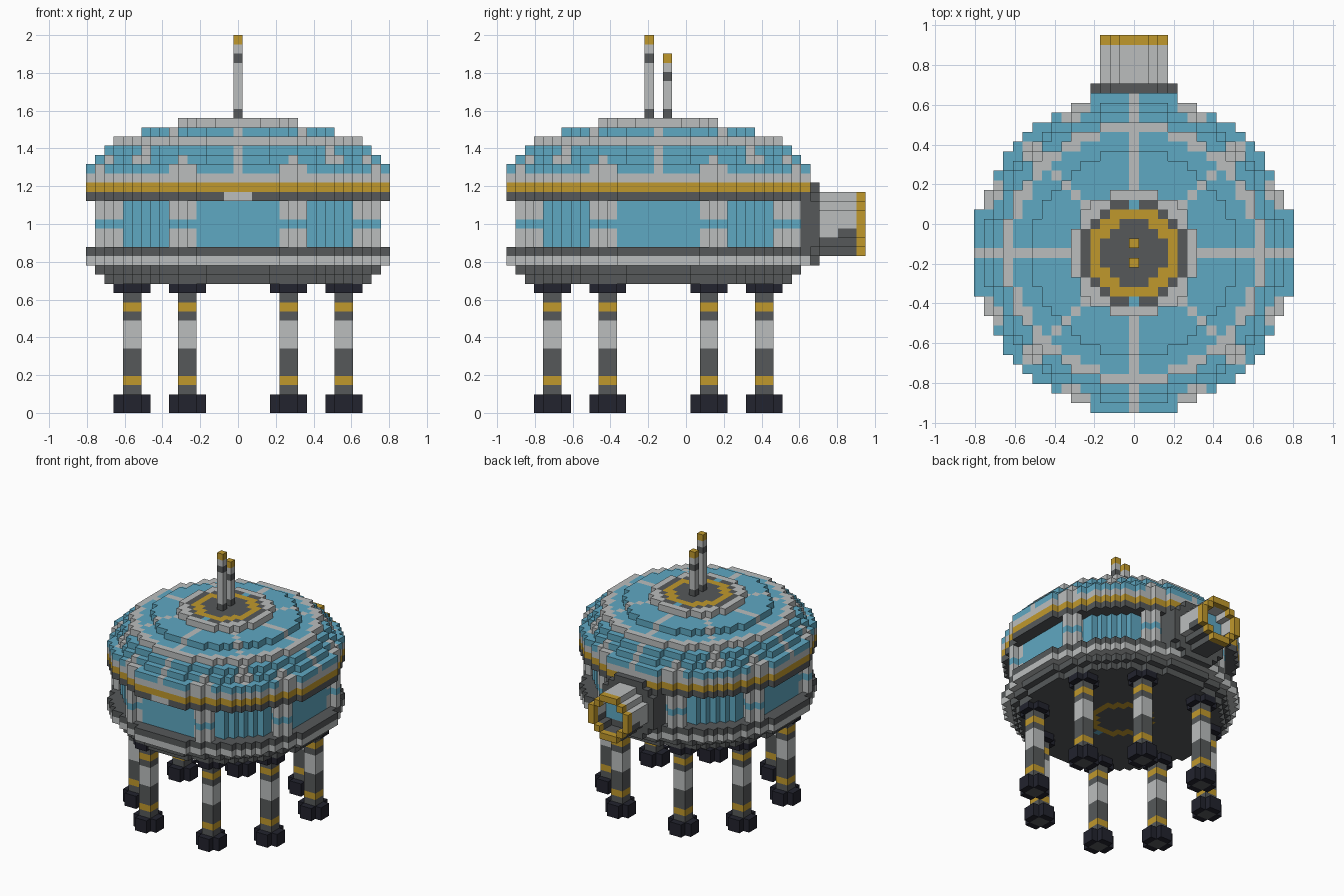
import bpy
import math

cube = bpy.data.objects.get("Cube")
if cube:
    bpy.data.objects.remove(cube)

V = 2 / 41          # edge of one block
HULL_Y = -3         # hull centre, in blocks behind the origin


def make_material(name, rgb):
    linear = [(c / 255 / 12.92) if c < 11 else ((c / 255 + 0.055) / 1.055) ** 2.4 for c in rgb]
    mat = bpy.data.materials.new(name)
    mat.use_nodes = True
    mat.diffuse_color = (*linear, 1)
    mat.node_tree.nodes["Principled BSDF"].inputs["Base Color"].default_value = (*linear, 1)
    return mat


COLOURS = {
    "blue": make_material("sky_blue", (95, 168, 194)),
    "grey": make_material("light_grey", (187, 190, 190)),
    "dark": make_material("dark_grey", (86, 89, 90)),
    "gold": make_material("gold", (192, 153, 44)),
    "navy": make_material("dark_navy", (34, 35, 46)),
}
SLOTS = list(COLOURS)
parts = {}          # part name -> {(i, j, k): colour}
taken = set()


def put(part, cell, colour):
    """Add one block to a part unless another part fills that place."""
    if cell not in taken:
        taken.add(cell)
        parts.setdefault(part, {})[cell] = colour


def disc(radius_sq):
    n = int(math.sqrt(radius_sq))
    return [(i, j) for i in range(-n, n + 1) for j in range(-n, n + 1)
            if i * i + j * j <= radius_sq]


def layer(part, k, radius, colour):
    """A round layer of blocks; colour is a name or a rule of (i, j, k)."""
    for i, j in disc(radius ** 2):
        put(part, (i, j, k), colour(i, j, k) if callable(colour) else colour)


def emblem(i, j, k):
    """Gold circle with two blue marks on dark, shared by roof and floor."""
    r = math.hypot(i, j)
    if i == 0 and abs(j) == 5:
        return "blue"
    if 3.5 < r < 4.5:
        return "gold"
    return "dark"


def cap_colour(i, j, k):
    return "grey" if math.hypot(i, j) > 5.5 else emblem(i, j, k)


def dome_colour(i, j, k):
    """Blue panels split by grey ribs, with a grey ring part way up."""
    r = math.hypot(i, j)
    low, high = sorted((abs(i), abs(j)))
    if low == 0 or low == high:
        return "grey"
    if k == 29 and r > 12.5:
        return "grey"
    if high >= 14 and ((k == 26 and 5 <= low <= 7) or (k == 27 and low == 6)):
        return "grey"
    if k == 27 and high == 11 and low == 10:
        return "grey"
    return "blue"


def rim_colour(i, j, k):
    return "grey" if j < -14 and abs(i) <= 1 else "dark"


# Lower hull
layer("lower_hull", 14, 14.5, emblem)
layer("lower_hull", 15, 15.5, "dark")
layer("lower_hull", 16, 16.5, "grey")
layer("lower_hull", 17, 16.5, "dark")

# Pillars around the wall, with blue studs
PLUS = [(0, 0), (1, 0), (-1, 0), (0, 1), (0, -1)]
for sx in (-1, 1):
    for sy in (-1, 1):
        for px, py in ((6, 14), (14, 6)):
            for di, dj in PLUS:
                for k in range(18, 23):
                    put("pillars", (sx * px + di, sy * py + dj, k), "blue" if k == 20 else "grey")

# Back port: flange, hollow tube with gold lip, glass
for i, h in disc(4.5 ** 2):
    for j in range(13, 18):
        put("port_flange", (i, j, 20 + h), "dark")
for i, h in disc(3.5 ** 2):
    inner = i * i + h * h <= 2.5 ** 2
    for j in range(18, 23):
        shade = "dark" if h <= -2 or (h == -1 and j >= 20) else "grey"
        if not inner:
            put("port_tube", (i, j, 20 + h), "gold" if j == 22 else shade)
        elif j <= 19:
            put("port_glass", (i, j, 20 + h), "dark" if h <= -2 else "blue")

# Window wall
for k in range(18, 23):
    layer("window_wall", k, 14.6, "blue")

# Rim bands
layer("rim_band", 23, 16.5, rim_colour)
layer("rim_band", 24, 16.5, "gold")
layer("rim_band", 25, 16.5, "grey")

# Domed roof
for k, radius in enumerate((16.5, 15.5, 14.5, 13.5, 10.5), start=26):
    layer("dome", k, radius, dome_colour)
layer("roof_cap", 31, 6.5, cap_colour)

# Antennas
for part, j, top in (("tall_antenna", -1, 40), ("short_antenna", 1, 38)):
    for k in range(32, top + 1):
        colour = "gold" if k == top else "dark" if k in (32, top - 2) else "grey"
        put(part, (0, j, k), colour)

# Legs with banded shafts, feet and top collars
for sx in (-1, 1):
    for sy in (-1, 1):
        for lx, ly in ((11.5, 5.5), (5.5, 11.5)):
            for a in (-1.5, -0.5, 0.5, 1.5):
                for b in (-1.5, -0.5, 0.5, 1.5):
                    i, j = round(sx * lx + a), round(sy * ly + b)
                    if abs(a) < 1 and abs(b) < 1:
                        for k in range(14):
                            colour = "gold" if k in (3, 11) else "grey" if 7 <= k <= 9 else "dark"
                            put("legs", (i, j, k), colour)
                    elif abs(a) + abs(b) < 3:
                        for k in (0, 1):
                            put("feet", (i, j, k), "navy")
                        put("leg_collars", (i, j, 13), "navy")


def build(name, cells):
    """Make a mesh from the outward faces of a part's blocks."""
    verts, faces, slots = {}, [], []
    for cell, colour in cells.items():
        for axis in range(3):
            for side in (0, 1):
                beside = list(cell)
                beside[axis] += 2 * side - 1
                if tuple(beside) in taken:
                    continue
                u, w = (axis + 1) % 3, (axis + 2) % 3
                face = []
                for du, dw in ((0, 0), (1, 0), (1, 1), (0, 1)):
                    corner = list(cell)
                    corner[axis] += side
                    corner[u] += du
                    corner[w] += dw
                    face.append(verts.setdefault(tuple(corner), len(verts)))
                faces.append(face if side else face[::-1])
                slots.append(SLOTS.index(colour))
    points = [((x - 0.5) * V, (y - 0.5 + HULL_Y) * V, z * V) for x, y, z in verts]
    mesh = bpy.data.meshes.new(name)
    mesh.from_pydata(points, [], faces)
    for mat in COLOURS.values():
        mesh.materials.append(mat)
    for poly, slot in zip(mesh.polygons, slots):
        poly.material_index = slot
    mesh.update()
    bpy.context.scene.collection.objects.link(bpy.data.objects.new(name, mesh))


for part_name, part_cells in parts.items():
    build(part_name, part_cells)
